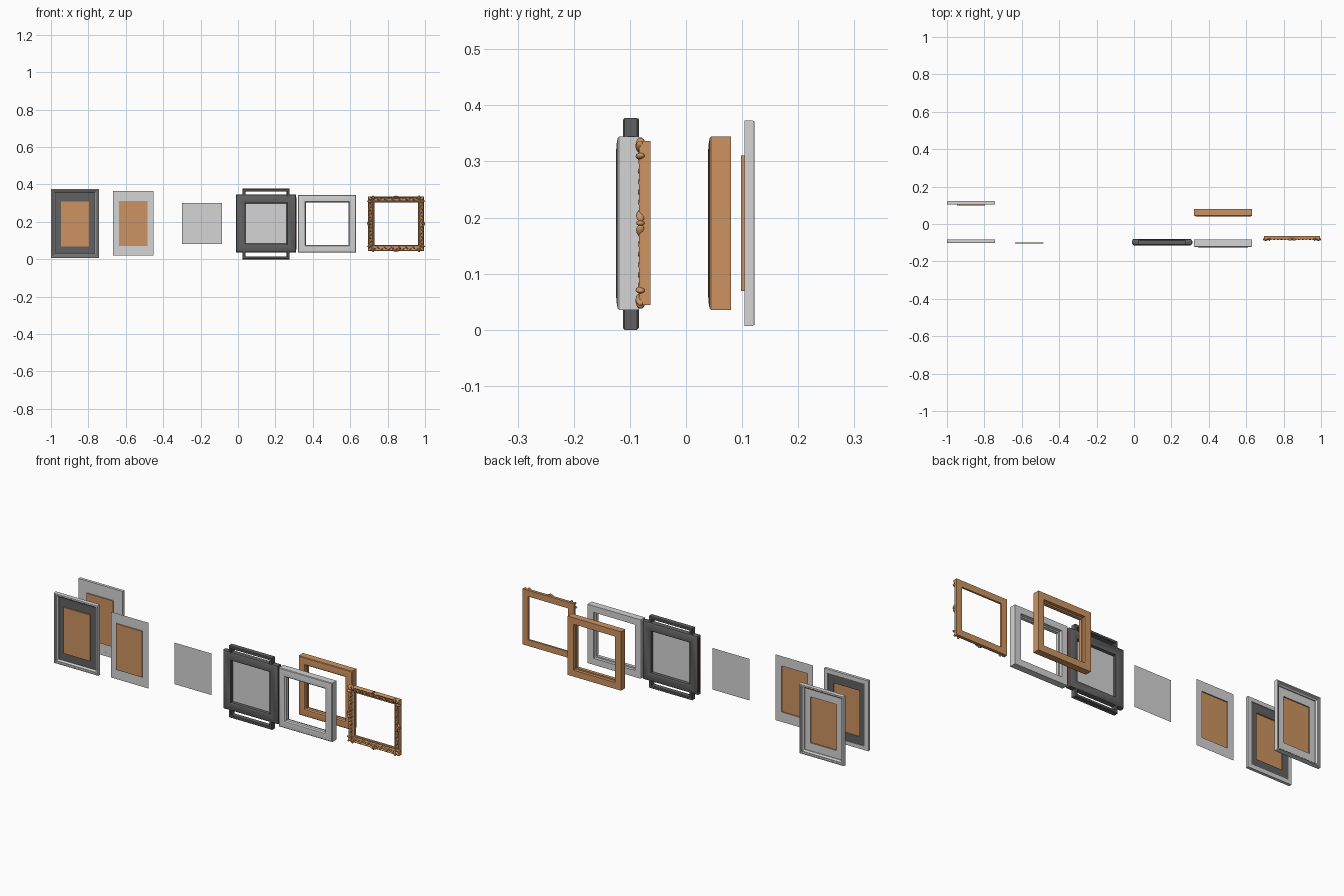
import bpy, bmesh, math
from mathutils import Matrix, Vector

if "Cube" in bpy.data.objects:
    bpy.data.objects.remove(bpy.data.objects["Cube"])


def material(name, r, g, b):
    m = bpy.data.materials.new(name)
    m.diffuse_color = (r, g, b, 1)
    m.use_nodes = True
    m.node_tree.nodes["Principled BSDF"].inputs["Base Color"].default_value = m.diffuse_color
    return m


GRAY = material("light gray", 0.66, 0.66, 0.66)
DARK = material("dark gray", 0.12, 0.12, 0.12)
BROWN = material("warm brown", 0.61, 0.295, 0.12)
MAROON = material("dark red", 0.12, 0.02, 0.02)


def finish(name, bm, mat, smooth=None):
    me = bpy.data.meshes.new(name)
    bm.to_mesh(me)
    bm.free()
    ob = bpy.data.objects.new(name, me)
    bpy.context.collection.objects.link(ob)
    me.materials.append(mat)
    if smooth:
        bpy.context.view_layer.objects.active = ob
        ob.select_set(True)
        bpy.ops.object.shade_smooth_by_angle(angle=math.radians(smooth))
        ob.select_set(False)
    return ob


def rect_loops(name, cx, cz, loops, mat, closed=False, cap=False, smooth=None):
    """Bridge concentric rectangles given as (half width, half height, y)."""
    bm = bmesh.new()
    rings = [[bm.verts.new((cx + sx * hx, y, cz + sz * hz))
              for sx, sz in ((-1, -1), (1, -1), (1, 1), (-1, 1))]
             for hx, hz, y in loops]
    pairs = list(zip(rings, rings[1:]))
    if closed:
        pairs.append((rings[-1], rings[0]))
    for a, b in pairs:
        for i in range(4):
            j = (i + 1) % 4
            bm.faces.new((a[i], a[j], b[j], b[i]))
    if cap:
        bm.faces.new(rings[-1])
    if closed:
        bmesh.ops.recalc_face_normals(bm, faces=bm.faces)
    return finish(name, bm, mat, smooth)


def moulding(name, cx, cz, hx, hz, profile, mat, smooth=None):
    """Mitred frame from a closed (inset, y) profile."""
    return rect_loops(name, cx, cz, [(hx - d, hz - d, y) for d, y in profile],
                      mat, closed=True, smooth=smooth)


def mat_and_picture(label, cx, cz, y, mat):
    # flat mat with a shallow picture tray standing forward of it
    rect_loops(label + "_mat", cx, cz, [(0.109, 0.1725, y), (0.076, 0.121, y)], mat)
    rect_loops(label + "_picture", cx, cz,
               [(0.076, 0.121, y), (0.076, 0.121, y - 0.006)], BROWN, cap=True)


# picture frames at the left: one with a dark mat, one with a light mat
RIM = [(0, 0), (0, 0.015), (0.002, 0.018), (0.007, 0.018), (0.010, 0.013),
       (0.014, 0.013), (0.016, 0.009), (0.0205, 0.005), (0.0205, 0)]
moulding("front_frame_rim", -0.8715, 0.192, 0.1285, 0.1845,
         [(d, -0.084 - h) for d, h in RIM], GRAY, 30)
mat_and_picture("front_frame", -0.8715, 0.189, -0.0875, DARK)
moulding("rear_frame_rim", -0.8715, 0.19, 0.1285, 0.183,
         [(d, 0.104 + h) for d, h in RIM], GRAY, 30)
mat_and_picture("rear_frame", -0.8715, 0.19, 0.1041, GRAY)

# loose mat with picture, and loose glass sheet
mat_and_picture("loose_insert", -0.56, 0.1915, -0.099, GRAY)
rect_loops("glass_sheet", -0.193, 0.191, [(0.1075, 0.109, -0.098)], GRAY, cap=True)

# dark square frame with glass, handles and side strips
moulding("dark_frame_body", 0.15, 0.191, 0.16, 0.154,
         [(0.008, -0.080), (0.002, -0.084), (0, -0.090), (0, -0.104), (0.002, -0.110),
          (0.008, -0.114), (0.038, -0.114), (0.044, -0.110), (0.046, -0.104),
          (0.046, -0.090), (0.044, -0.084), (0.038, -0.080)], DARK, 35)
rect_loops("dark_frame_glass", 0.15, 0.191, [(0.116, 0.110, -0.098)], GRAY, cap=True)
moulding("dark_frame_handles", 0.15, 0.1885, 0.1255, 0.1885,
         [(0.003, -0.084), (0, -0.087), (0, -0.1095), (0.003, -0.1125),
          (0.012, -0.1125), (0.015, -0.1095), (0.015, -0.087), (0.012, -0.084)], DARK, 30)
for side, label in ((-1, "left"), (1, "right")):
    bm = bmesh.new()
    bmesh.ops.create_cube(bm, size=1, matrix=Matrix.Translation((0.15 + side * 0.159, -0.097, 0.191))
                          @ Matrix.Diagonal((0.005, 0.012, 0.28, 1)))
    finish("side_strip_" + label, bm, MAROON)

# two plain deep frames, gray in front and brown behind
DEEP = [(0, -0.084), (0, -0.119), (0.003, -0.122), (0.012, -0.1235), (0.030, -0.125),
        (0.036, -0.123), (0.041, -0.117), (0.041, -0.100), (0.034, -0.100), (0.034, -0.084)]
for label, dy, mat in (("gray", 0, GRAY), ("brown", 0.164, BROWN)):
    moulding(label + "_deep_frame", 0.4765, 0.1895, 0.155, 0.1545,
             [(d, y + dy) for d, y in DEEP], mat, 30)

# ornate carved frame: moulded base
OX, OZ, HX, HZ = 0.845, 0.19, 0.149, 0.146
moulding("ornate_frame_base", OX, OZ, HX, HZ,
         [(0, -0.063), (0, -0.079), (0.004, -0.084), (0.008, -0.080), (0.013, -0.077),
          (0.020, -0.078), (0.026, -0.074), (0.029, -0.076), (0.0325, -0.073),
          (0.0325, -0.063)], BROWN, 40)

# carved leaves: running scrolls, side crests and corner sprays
bm = bmesh.new()


def leaf(x, z, angle, length, width, y=-0.079, depth=0.007):
    m = (Matrix.Translation((OX + x, y, OZ + z)) @ Matrix.Rotation(-angle, 4, 'Y')
         @ Matrix.Diagonal((length, depth, width, 1)))
    bmesh.ops.create_uvsphere(bm, u_segments=10, v_segments=6, radius=1, matrix=m)


for k in range(4):
    a = k * math.pi / 2
    along, out = Vector((math.cos(a), math.sin(a))), Vector((-math.sin(a), math.cos(a)))
    reach = (HZ if k % 2 == 0 else HX) - 0.013
    half = (HX if k % 2 == 0 else HZ) - 0.035
    for i in range(13):
        t = -half + 2 * half * i / 12
        p = out * (reach + 0.004 * (-1) ** i) + along * t
        leaf(p.x, p.y, a + 0.65 * (-1) ** i, 0.010, 0.0032)
    for t, d, turn, size in ((0, 0.012, 1.57, 0.010), (-0.013, 0.011, 0.5, 0.012),
                             (0.013, 0.011, -0.5, 0.012)):
        p = out * (reach + d - 0.002) + along * t
        leaf(p.x, p.y, a + turn, size, 0.005, -0.081, 0.008)
    sx, sz = ((1, 1), (-1, 1), (-1, -1), (1, -1))[k]
    c = math.atan2(sz, sx)
    for dx, dz, turn, size in ((0.010, 0.010, 0, 0.015), (0.027, 0.007, 0.6, 0.014),
                               (0.007, 0.027, -0.6, 0.014)):
        leaf(sx * (HX - dx), sz * (HZ - dz), c + turn * sx * sz, size, 0.006, -0.081, 0.009)
finish("ornate_frame_carving", bm, BROWN, 60)
